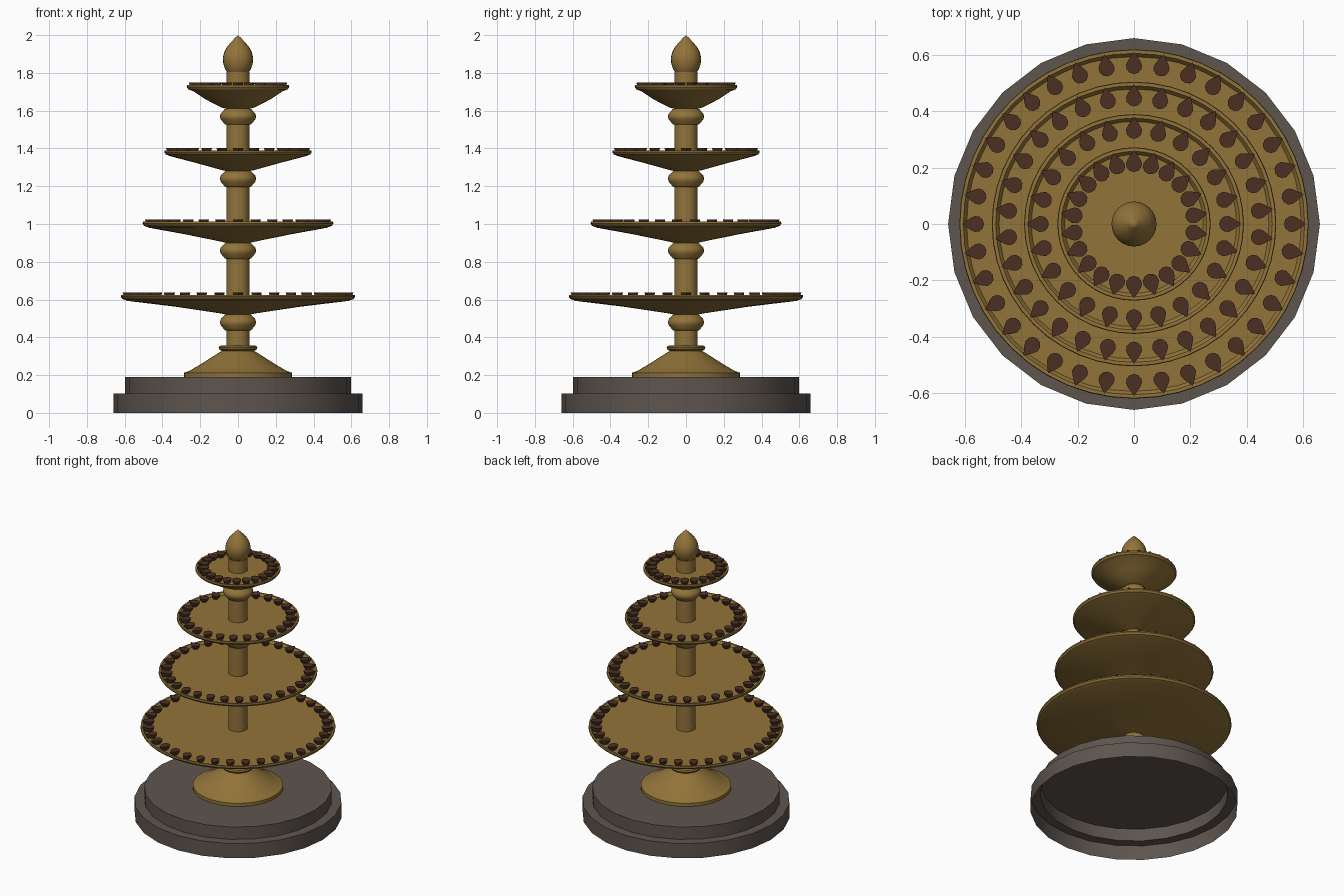
import bpy, bmesh, math

if "Cube" in bpy.data.objects:
    bpy.data.objects.remove(bpy.data.objects["Cube"])


def material(name, rgb):
    m = bpy.data.materials.new(name)
    m.diffuse_color = (*rgb, 1)
    m.use_nodes = True
    m.node_tree.nodes["Principled BSDF"].inputs["Base Color"].default_value = m.diffuse_color
    return m


BRONZE = material("aged_bronze", (0.29, 0.175, 0.042))
STONE = material("grey_stone", (0.11, 0.09, 0.077))
CLAY = material("dark_clay", (0.07, 0.03, 0.017))


def finish(bm, name, mat, angle=30):
    mesh = bpy.data.meshes.new(name)
    bm.to_mesh(mesh)
    bm.free()
    ob = bpy.data.objects.new(name, mesh)
    bpy.context.collection.objects.link(ob)
    mesh.materials.append(mat)
    bpy.ops.object.select_all(action='DESELECT')
    ob.select_set(True)
    bpy.context.view_layer.objects.active = ob
    bpy.ops.object.shade_smooth_by_angle(angle=math.radians(angle))
    return ob


def lathe(name, profile, mat, segs):
    """Spin (radius, z) points, listed upwards on the outside, round z."""
    bm = bmesh.new()
    rings = []
    for r, z in profile:
        if r == 0:
            rings.append([bm.verts.new((0, 0, z))] * segs)
        else:
            rings.append([bm.verts.new((r * math.cos(t), r * math.sin(t), z))
                          for t in (2 * math.pi * i / segs for i in range(segs))])
    for lo, hi in zip(rings, rings[1:]):
        for i in range(segs):
            j = (i + 1) % segs
            quad = [lo[i], lo[j], hi[j], hi[i]]
            bm.faces.new(list(dict.fromkeys(quad)))
    return finish(bm, name, mat)


def lamps(name, count, radius, z):
    """Ring of small teardrop lamps with their tips pointing outwards."""
    outline = [(0.04, 0)]
    for k in range(9):
        a = math.radians(50 + 260 * k / 8)
        outline.append((-0.010 + 0.0285 * math.cos(a), 0.0285 * math.sin(a)))
    bm = bmesh.new()
    for i in range(count):
        t = math.pi / 2 + 2 * math.pi * i / count
        c, s = math.cos(t), math.sin(t)
        rings = []
        for scale, h in ((0.55, 0), (0.88, 0.015), (1, 0.03)):
            rings.append([bm.verts.new(((radius + u * scale) * c - v * scale * s,
                                        (radius + u * scale) * s + v * scale * c,
                                        z + h)) for u, v in outline])
        n = len(outline)
        for lo, hi in zip(rings, rings[1:]):
            for k in range(n):
                m = (k + 1) % n
                bm.faces.new((lo[k], lo[m], hi[m], hi[k]))
        bm.faces.new(rings[-1])
        bm.faces.new(rings[0][::-1])
    return finish(bm, name, CLAY)


# Stepped stone plinth, hollow and open underneath
lathe("plinth", [(0.66, 0), (0.66, 0.103), (0.597, 0.103), (0.597, 0.19), (0, 0.19)],
      STONE, 24)

# Flared foot with collar
lathe("foot", [(0.287, 0.19), (0.287, 0.212), (0.262, 0.22), (0.215, 0.247),
               (0.165, 0.278), (0.12, 0.307), (0.085, 0.328), (0.098, 0.335),
               (0.102, 0.345), (0.098, 0.355), (0.06, 0.358)], BRONZE, 40)

# Central column
lathe("column", [(0.062, 0.34), (0.062, 1.805), (0, 1.805)], BRONZE, 24)

# Tiers: rim radius, underside z, rim z, lamp count
tiers = [(0.62, 0.52, 0.625, 36), (0.505, 0.90, 1.012, 30),
         (0.39, 1.28, 1.39, 24), (0.272, 1.61, 1.735, 22)]
for i, (R, bottom, rim, count) in enumerate(tiers, 1):
    d = rim - bottom
    lathe(f"tray_{i}", [(0.062, bottom), (0.09, bottom + 0.06 * d),
                        (0.09 + 0.45 * (R - 0.09), bottom + 0.40 * d),
                        (R - 0.035, rim - 0.032), (R - 0.008, rim - 0.022),
                        (R, rim - 0.010), (R - 0.002, rim), (R - 0.014, rim),
                        (R - 0.026, rim - 0.016), (0.05, rim - 0.016)], BRONZE, 48)
    lamps(f"lamps_{i}", count, R - 0.049, rim - 0.017)
    # Turned knob just under the tray
    k = bottom - 0.04
    lathe(f"knob_{i}", [(0.06, k - 0.045), (0.07, k - 0.042), (0.092, k - 0.015),
                        (0.096, k), (0.092, k + 0.015), (0.07, k + 0.038),
                        (0.06, k + 0.042)], BRONZE, 32)

# Pointed bud finial
lathe("finial", [(0.052, 1.795), (0.068, 1.82), (0.078, 1.85), (0.08, 1.88),
                 (0.074, 1.908), (0.06, 1.935), (0.038, 1.962), (0.016, 1.985),
                 (0, 2.0)], BRONZE, 24)
